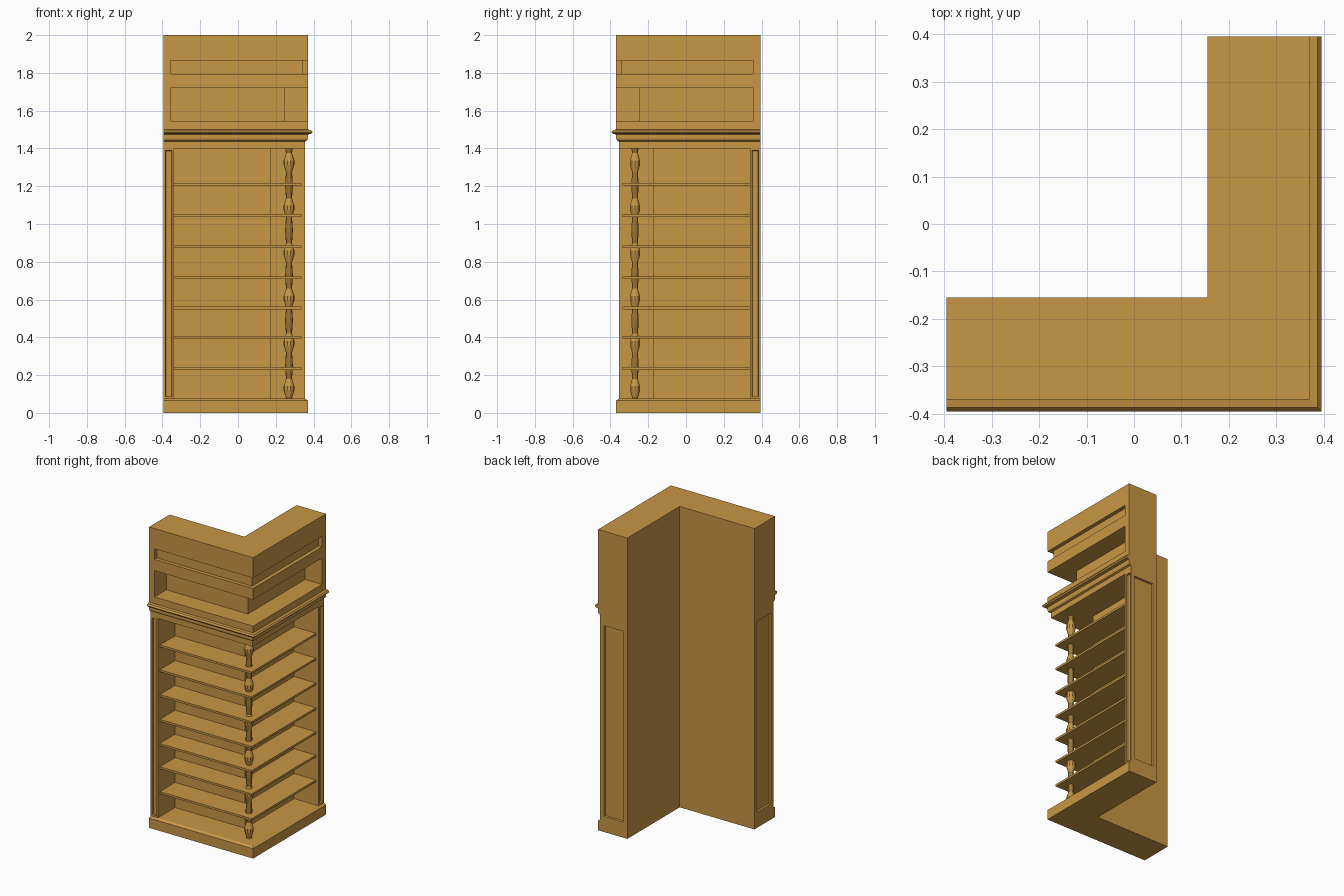
import bpy, bmesh, math
from mathutils import Matrix, Vector

cube = bpy.data.objects.get("Cube")
if cube:
    bpy.data.objects.remove(cube, do_unlink=True)

wood = bpy.data.materials.new("honey wood")
wood.use_nodes = True
COLOUR = (0.58, 0.31, 0.06, 1)
wood.diffuse_color = COLOUR
wood.node_tree.nodes["Principled BSDF"].inputs["Base Color"].default_value = COLOUR

END = 0.395      # where both wings stop
BACK = 0.155     # inner back faces of the wings
OTHER_WING = Matrix(((0, -1, 0, 0), (-1, 0, 0, 0), (0, 0, 1, 0), (0, 0, 0, 1)))


def finish(bm, name):
    bmesh.ops.recalc_face_normals(bm, faces=bm.faces)
    mesh = bpy.data.meshes.new(name)
    bm.to_mesh(mesh)
    bm.free()
    mesh.materials.append(wood)
    obj = bpy.data.objects.new(name, mesh)
    bpy.context.collection.objects.link(obj)
    return obj


def corner_solid(name, profile, end=END, back=BACK):
    """L-shaped solid; profile lists (outer distance, height) upwards."""
    bm = bmesh.new()
    rings = []
    for d, z in profile:
        outline = [(-end, -d), (d, -d), (d, end),
                   (back, end), (back, -back), (-end, -back)]
        rings.append([bm.verts.new((x, y, z)) for x, y in outline])
    for low, high in zip(rings, rings[1:]):
        for i in range(6):
            j = (i + 1) % 6
            bm.faces.new((low[i], low[j], high[j], high[i]))
    bm.faces.new(rings[0])
    bm.faces.new(rings[-1])
    return finish(bm, name)


def wing_box(name, lo, hi, panels=()):
    """Box on each wing; panels lists (face direction, frame width)."""
    lo, hi = Vector(lo), Vector(hi)
    for side in ("right", "left"):
        bm = bmesh.new()
        bmesh.ops.create_cube(bm, size=1)
        for v in bm.verts:
            v.co = [(a + b) / 2 + c * (b - a) for a, b, c in zip(lo, hi, v.co)]
        bmesh.ops.recalc_face_normals(bm, faces=bm.faces)
        for direction, frame in panels:
            face = max(bm.faces, key=lambda f: f.normal.dot(Vector(direction)) * f.calc_area())
            bmesh.ops.inset_individual(bm, faces=[face], thickness=frame)
            bmesh.ops.inset_individual(bm, faces=[face], thickness=0.003, depth=-0.012)
        if side == "left":
            bm.transform(OTHER_WING)
        finish(bm, side + "_" + name)


# Plinth and back wall
corner_solid("plinth", [(0.37, 0), (0.37, 0.065), (0.355, 0.075)])
corner_solid("back_wall", [(0.175, 0.075), (0.175, 1.4)], end=0.34)

# Panelled end posts
wing_box("end_post", (-END, -0.355, 0.075), (-0.34, -BACK, 1.4),
         [((-1, 0, 0), 0.04), ((0, -1, 0), 0.015)])

# Shelves
for n, z in enumerate((0.235, 0.4, 0.555, 0.715, 0.88, 1.045, 1.21)):
    corner_solid(f"shelf_{n + 1}", [(0.335, z - 0.007), (0.335, z + 0.007)],
                 end=0.34, back=0.17)

# Header and cornice moulding
corner_solid("cornice", [
    (0.355, 1.4), (0.355, 1.437), (0.366, 1.442), (0.37, 1.452), (0.37, 1.474),
    (0.387, 1.478), (0.395, 1.487), (0.387, 1.497), (0.37, 1.5)])

# Upper cabinet with a deep niche and a shallow slot running round the corner
corner_solid("upper_cabinet", [
    (0.37, 1.5), (0.37, 1.545), (0.245, 1.545), (0.245, 1.72), (0.37, 1.72),
    (0.37, 1.795), (0.345, 1.795), (0.345, 1.865), (0.37, 1.865), (0.37, 2)])
wing_box("niche_end", (-END, -0.37, 1.545), (-0.355, -0.24, 1.72))
wing_box("slot_end", (-END, -0.37, 1.795), (-0.355, -0.34, 1.865))

# Turned corner spindle: a bulge repeated up its height
SIDES = 10
profile = [(0.02, 0.075)]
for n in range(6):
    z = 0.13 + n * 0.239
    profile += [(0.016, z - 0.05), (0.028, z - 0.012), (0.028, z + 0.012), (0.016, z + 0.05)]
    if n < 5:
        profile += [(0.02, z + 0.11), (0.02, z + 0.13)]
profile.append((0.02, 1.4))
bm = bmesh.new()
rings = []
for r, z in profile:
    angles = [math.tau * i / SIDES for i in range(SIDES)]
    rings.append([bm.verts.new((0.27 + r * math.cos(a), -0.27 + r * math.sin(a), z))
                  for a in angles])
for low, high in zip(rings, rings[1:]):
    for i in range(SIDES):
        j = (i + 1) % SIDES
        bm.faces.new((low[i], low[j], high[j], high[i]))
bm.faces.new(rings[0])
bm.faces.new(rings[-1])
finish(bm, "corner_spindle")
